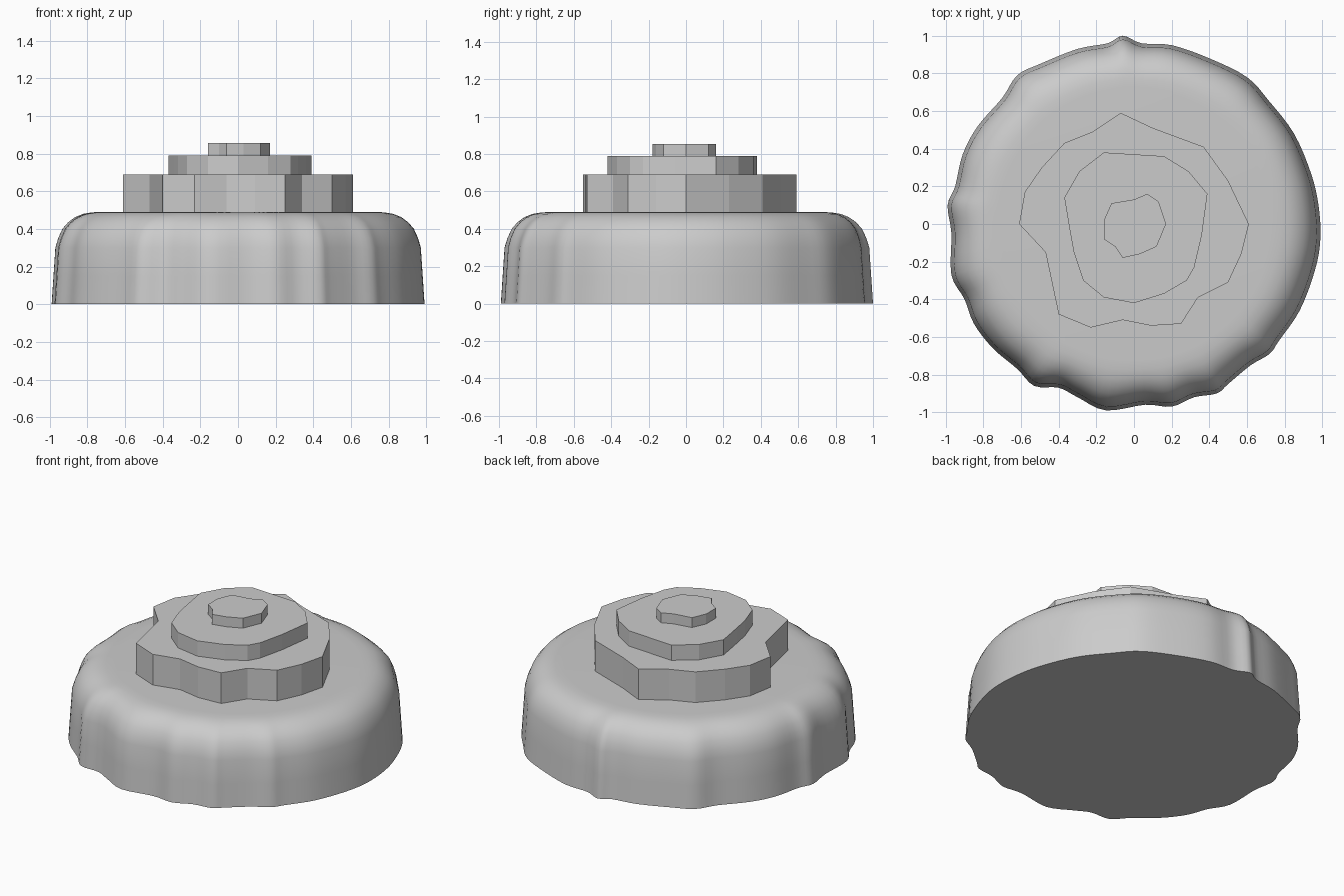
import bpy
import bmesh
from math import radians
from mathutils import Vector

cube = bpy.data.objects.get("Cube")
if cube:
    bpy.data.objects.remove(cube, do_unlink=True)

# One plain grey for every part
grey = bpy.data.materials.new("plain_grey")
grey.use_nodes = True
colour = (0.6, 0.6, 0.6, 1)
grey.diffuse_color = colour
grey.node_tree.nodes["Principled BSDF"].inputs["Base Color"].default_value = colour


def outline(hundredths):
    """Turn a flat run of x, y values in hundredths into outline points."""
    pairs = zip(hundredths[::2], hundredths[1::2])
    return [Vector((x / 100, y / 100)) for x, y in pairs]


def smooth_outline(points, steps):
    """Closed Catmull-Rom curve through the points."""
    result = []
    count = len(points)
    for i in range(count):
        a, b, c, d = (points[(i + k) % count] for k in (-1, 0, 1, 2))
        for step in range(steps):
            t = step / steps
            linear = (c - a) * t
            square = (2 * a - 5 * b + 4 * c - d) * t ** 2
            cubic = (3 * b - a - 3 * c + d) * t ** 3
            result.append(b + (linear + square + cubic) / 2)
    return result


def loft(name, rings):
    """Skin a stack of (points, height) rings and cap both ends."""
    bm = bmesh.new()
    loops = [[bm.verts.new((p.x, p.y, z)) for p in points] for points, z in rings]
    for low, high in zip(loops, loops[1:]):
        for i in range(len(low)):
            j = (i + 1) % len(low)
            bm.faces.new((low[i], low[j], high[j], high[i]))
    bm.faces.new(loops[0])
    bm.faces.new(loops[-1])
    bmesh.ops.recalc_face_normals(bm, faces=bm.faces)
    mesh = bpy.data.meshes.new(name)
    bm.to_mesh(mesh)
    bm.free()
    mesh.materials.append(grey)
    part = bpy.data.objects.new(name, mesh)
    bpy.context.collection.objects.link(part)
    return part


# Wavy rim of the base, clockwise from the back
base_rim = smooth_outline(outline([
    -6, 100, 4, 96, 20, 95, 40, 88, 60, 78, 72, 65, 85, 48, 94, 27,
    98, 10, 99, -8, 96, -25, 88, -46, 77, -62, 72, -69, 62, -75, 50, -85,
    44, -90, 32, -92, 20, -97, 6, -96, -15, -99, -30, -92, -40, -87, -53, -86,
    -62, -77, -75, -66, -85, -53, -90, -40, -97, -27, -97, -5, -99, 10, -95, 20,
    -91, 37, -83, 52, -70, 67, -62, 79, -50, 85, -30, 93, -14, 96]), 4)

# Base with tapered wall and rounded shoulder; ripples fade toward the flat top
rings = []
for scale, height, fade in [
        (1, 0, 0), (0.99, 0.15, 0), (0.98, 0.3, 0), (0.968, 0.35, 0.1),
        (0.948, 0.4, 0.2), (0.92, 0.435, 0.3), (0.885, 0.463, 0.45),
        (0.845, 0.48, 0.6), (0.8, 0.488, 0.8), (0.75, 0.49, 0.9)]:
    ring = [p.lerp(p.normalized() * 0.965, fade) * scale for p in base_rim]
    rings.append((ring, height))
base = loft("rounded_base", rings)
bpy.ops.object.select_all(action="DESELECT")
base.select_set(True)
bpy.context.view_layer.objects.active = base
bpy.ops.object.shade_smooth_by_angle(angle=radians(35))

# Three flat-sided tiers stacked on the base
lower_shape = outline([
    -7, 59, 10, 51, 37, 41, 50, 23, 61, 0, 57, -16, 50, -31, 34, -39,
    25, -53, 9, -54, -6, -51, -23, -55, -40, -48, -47, -15, -61, 0,
    -58, 17, -49, 30, -37, 43, -22, 49])
middle_shape = outline([
    -16, 38, 16, 36, 29, 28, 39, 16, 36, -6, 32, -23, 28, -30, 16, -37,
    0, -42, -16, -39, -27, -30, -32, -15, -34, -4, -37, 14, -29, 28])
upper_shape = outline([
    7, 16, 13, 12, 17, 0, 12, -12, 3, -16, -6, -18, -10, -12, -16, -8,
    -16, 2, -12, 11, 0, 13])

for name, shape, bottom, top in [
        ("lower_tier", lower_shape, 0.48, 0.69),
        ("middle_tier", middle_shape, 0.68, 0.79),
        ("upper_tier", upper_shape, 0.78, 0.855)]:
    loft(name, [(shape, bottom), (shape, top)])
